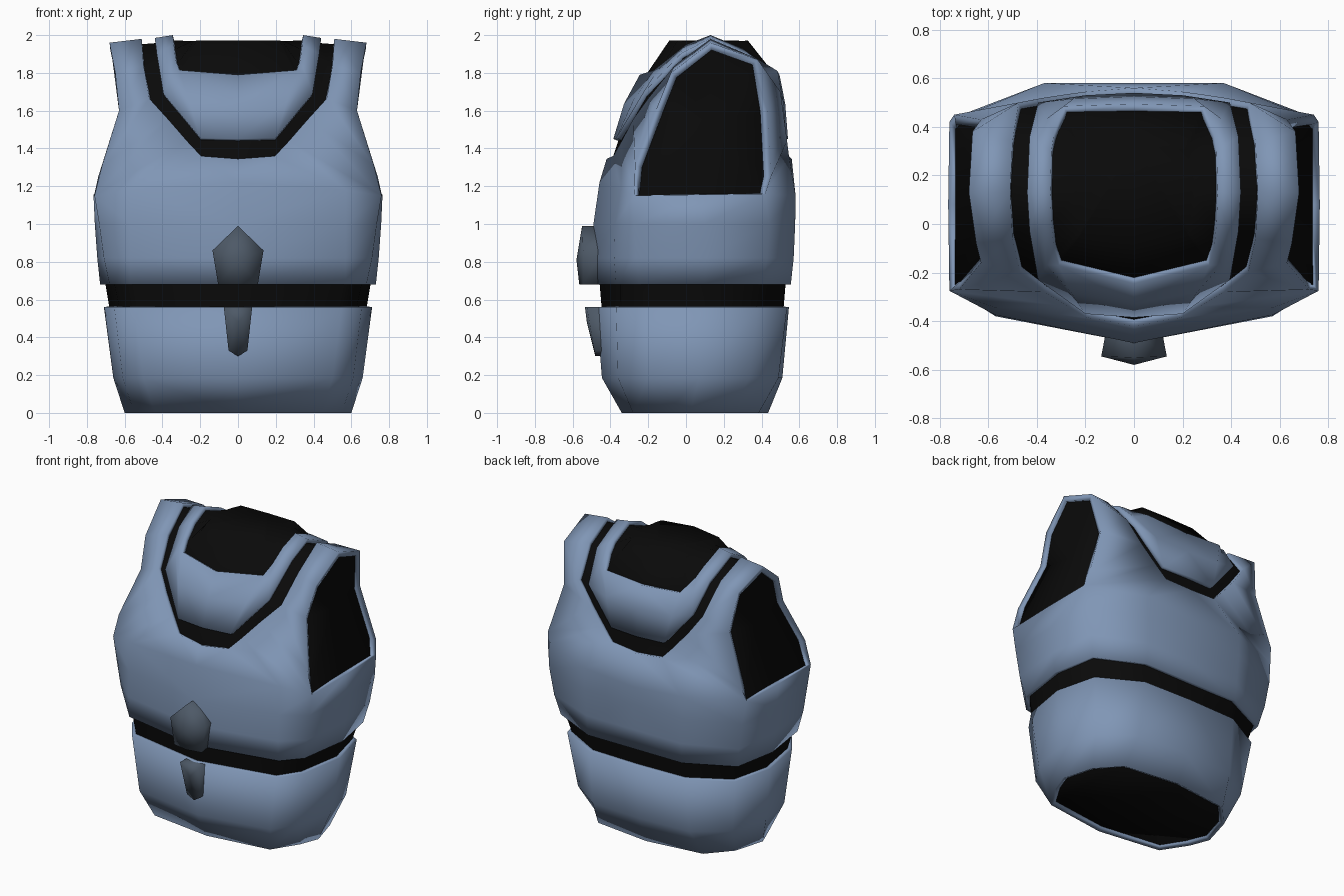
import bpy, bmesh, math
from mathutils import Vector as V

if "Cube" in bpy.data.objects:
    bpy.data.objects.remove(bpy.data.objects["Cube"])


def material(name, *rgb):
    m = bpy.data.materials.new(name)
    m.diffuse_color = (*rgb, 1)
    m.use_nodes = True
    m.node_tree.nodes["Principled BSDF"].inputs["Base Color"].default_value = m.diffuse_color
    return m


blue = material("blue_armour", .215, .305, .465)
black = material("black_cloth", .003, .003, .003)
dark = material("dark_trim", .075, .1, .135)


def build(name, faces, mat, solid=0, inset=0, angle=72):
    """Right-half faces (lists of points), mirrored across x = 0."""
    bm = bmesh.new()
    for f in faces:
        bm.faces.new([bm.verts.new(p) for p in f])
    bmesh.ops.remove_doubles(bm, verts=bm.verts, dist=0.0005)
    me = bpy.data.meshes.new(name)
    bm.to_mesh(me)
    bm.free()
    ob = bpy.data.objects.new(name, me)
    bpy.context.collection.objects.link(ob)
    me.materials.append(mat)
    ob.modifiers.new("mirror", 'MIRROR')
    if inset:
        d = ob.modifiers.new("inset", 'DISPLACE')
        d.strength, d.mid_level = -inset, 0
    if solid:
        s = ob.modifiers.new("shell", 'SOLIDIFY')
        s.thickness, s.offset = solid, -1
    bpy.ops.object.select_all(action='DESELECT')
    ob.select_set(True)
    bpy.context.view_layer.objects.active = ob
    bpy.ops.object.shade_smooth_by_angle(angle=math.radians(angle))
    return ob


def loft(rows):
    return [[a[i], a[i + 1], b[i + 1], b[i]]
            for a, b in zip(rows, rows[1:]) for i in range(len(a) - 1)]


def ring(z, *xy):
    return [V((x, y, z)) for x, y in xy]


def resample(row, params):
    out = []
    for t in params:
        i = min(int(t), len(row) - 2)
        out.append(row[i].lerp(row[i + 1], t - i))
    return out


def pts(*p):
    return [V(q) for q in p]


# Horizontal half sections, front centre round to back centre
r0 = ring(0, (0, -.34), (.44, -.28), (.55, -.11), (.6, .02), (.54, .23), (.4, .385), (0, .435))
r1 = ring(.185, (0, -.445), (.5, -.36), (.61, -.2), (.66, .07), (.59, .335), (.37, .49), (0, .51))
r2 = ring(.56, (0, -.475), (.55, -.37), (.655, -.22), (.71, .1), (.64, .38), (.36, .535), (0, .545))
r3 = ring(.68, (0, -.485), (.57, -.37), (.68, -.245), (.73, .1), (.675, .40), (.36, .555), (0, .555))
r4 = ring(.82, (0, -.49), (.57, -.38), (.71, -.265), (.745, .1), (.705, .43), (.36, .57), (0, .57))
r4b = ring(1.0, (0, -.49), (.57, -.375), (.735, -.275), (.758, .1), (.735, .44), (.37, .578), (0, .578))

# Row that climbs round the armhole, and the neckline it joins
arm = pts((0, -.458, 1.22), (.57, -.345, 1.18), (.76, -.275, 1.15), (.72, -.27, 1.31),
          (.63, -.16, 1.6), (.65, -.08, 1.8), (.68, .13, 1.96), (.665, .38, 1.87),
          (.63, .43, 1.6), (.74, .45, 1.25), (.76, .42, 1.16), (.37, .58, 1.15), (0, .58, 1.12))
neckline = pts((0, -.42, 1.345), (.195, -.385, 1.36), (.27, -.34, 1.44), (.37, -.28, 1.555),
               (.47, -.2, 1.665), (.5, -.06, 1.84), (.51, .13, 1.98), (.5, .34, 1.89),
               (.475, .5, 1.7), (.37, .52, 1.555), (.27, .535, 1.44), (.195, .545, 1.36), (0, .56, 1.345))
arm_low = V((.765, .08, 1.155))
r5 = arm[:3] + [arm_low] + arm[10:]

# Collar: outer edge, gently bulged middle and neck hole
collar = pts((0, -.385, 1.45), (.2, -.37, 1.455), (.395, -.23, 1.69), (.43, -.03, 1.9),
             (.44, .13, 1.985), (.43, .36, 1.88), (.395, .5, 1.69), (.2, .53, 1.455), (0, .54, 1.45))
hole = pts((0, -.245, 1.79), (.31, -.17, 1.815), (.33, -.1, 1.87), (.34, 0, 1.95),
           (.345, .13, 2.0), (.34, .3, 1.93), (.33, .37, 1.88), (.29, .485, 1.81), (0, .495, 1.79))
middle = [a.lerp(b, .55) for a, b in zip(collar, hole)]
for p, push in zip(middle, (-.02, -.02, -.01, 0, 0, 0, .005, .01, .01)):
    p.y += push

# Armour shells
build("abdomen_plate", loft([r0, r1, r2]), blue, solid=.035)
build("chest_plate", loft([r3, r4, r4b, r5]) + loft([arm, neckline]), blue, solid=.04)
build("collar_plate", loft([collar, middle, hole]), blue, solid=.04)

# Black undersuit: same sections pulled inwards, armholes and ends closed
steps = [0, 1, 4 / 3, 5 / 3, 2, 3, 4, 5, 6, 19 / 3, 20 / 3, 7, 8]
c13, m13, h13 = (resample(r, steps) for r in (collar, middle, hole))
top = [V((p.x * .73, .11 + (p.y - .11) * .6, 1.995)) for p in h13]
side_mid = V((.645, .13, 1.55))
loop = [arm[2], arm_low] + arm[10:2:-1]
arm_fill = [[loop[i], loop[(i + 1) % len(loop)], side_mid] for i in range(len(loop))]
build("undersuit", loft([r0, r1, r2, r3, r4, r4b, r5]) + loft([arm, neckline, c13, m13, h13, top])
      + arm_fill + [top, r0[::-1]], black, inset=.028)


# Front trim pieces: half outline extruded from the plate, with a raised centre ridge
def trim(name, outline, ridge, back, flare):
    front = pts(*outline)
    rear = [V((p.x * flare, back, p.z)) for p in front]
    peak = V(ridge)
    faces = [[front[i + 1], front[i], peak] for i in range(len(front) - 1)]
    faces += [[front[i], front[i + 1], rear[i + 1], rear[i]] for i in range(len(front) - 1)]
    build(name, [f[::-1] for f in faces], dark, angle=100)


trim("chest_badge", [(0, -.55, .99), (.135, -.545, .86), (.105, -.545, .68), (0, -.565, .68)],
     (0, -.58, .81), -.44, .85)
trim("abdomen_badge", [(0, -.48, .3), (.05, -.485, .33), (.075, -.525, .56), (0, -.535, .56)][::-1],
     (0, -.525, .48), -.42, .9)
